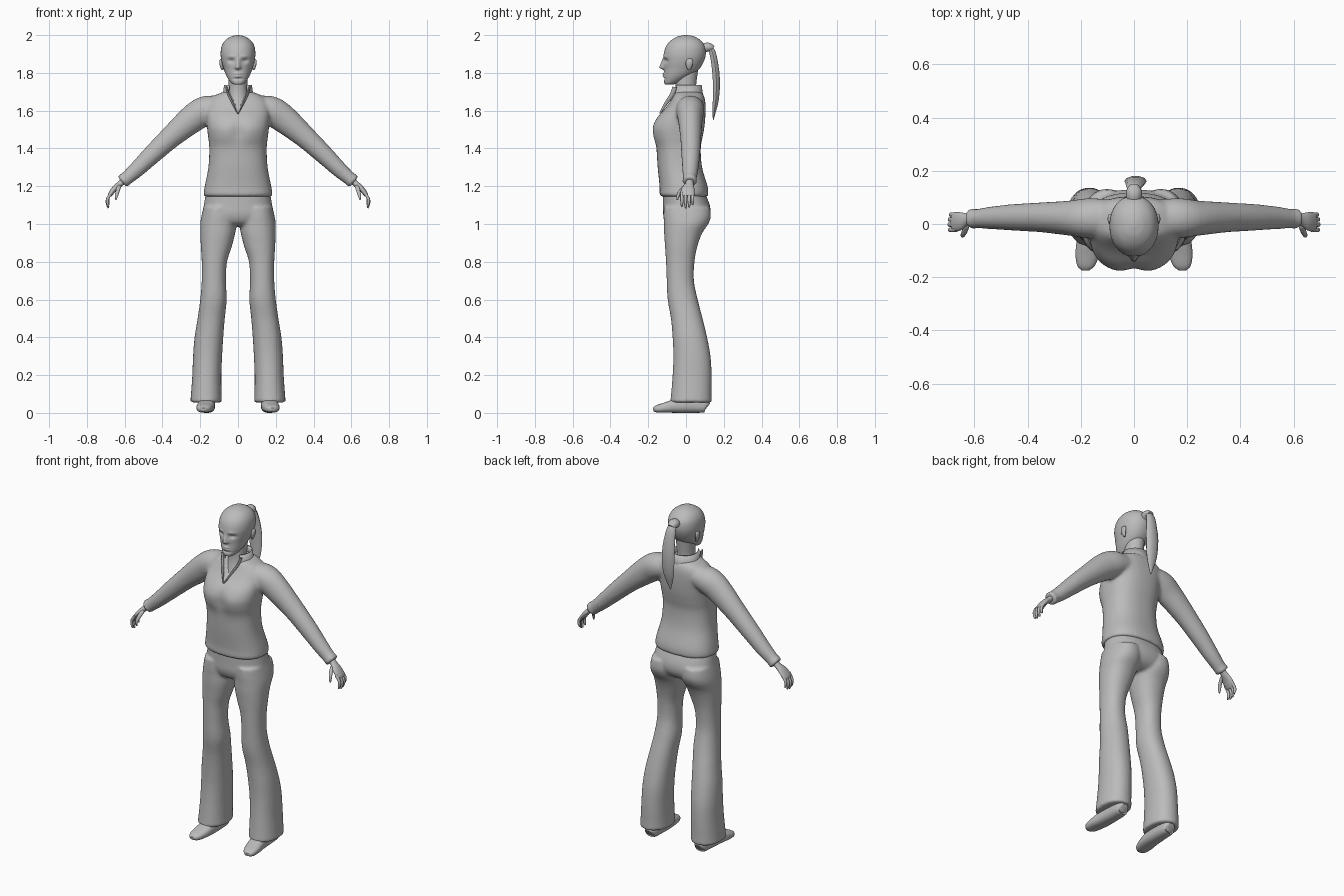
import bpy, bmesh, math
from mathutils import Vector

grey = bpy.data.materials.new("plain_grey")
grey.diffuse_color = (0.5, 0.5, 0.5, 1)
X, Y, Z = Vector((1, 0, 0)), Vector((0, 1, 0)), Vector((0, 0, 1))


def spline(rows, steps):
    """Smoothly subdivide a list of rows (Catmull-Rom)."""
    rows = [Vector(r) for r in rows]
    out = []
    for i in range(len(rows) - 1):
        b, c = rows[i], rows[i + 1]
        a, d = rows[max(i - 1, 0)], rows[min(i + 2, len(rows) - 1)]
        for k in range(steps):
            t = k / steps
            out.append(0.5 * (2 * b + (c - a) * t + (2 * a - 5 * b + 4 * c - d) * t * t
                              + (3 * b - a - 3 * c + d) * t ** 3))
    return out + [rows[-1]]


def finish(name, bm):
    bmesh.ops.recalc_face_normals(bm, faces=bm.faces)
    me = bpy.data.meshes.new(name)
    bm.to_mesh(me)
    bm.free()
    me.materials.append(grey)
    ob = bpy.data.objects.new(name, me)
    bpy.context.collection.objects.link(ob)
    return ob


def smooth(ob, angle=50):
    bpy.ops.object.select_all(action='DESELECT')
    ob.select_set(True)
    bpy.context.view_layer.objects.active = ob
    bpy.ops.object.shade_smooth_by_angle(angle=math.radians(angle))


def tube(name, rows, axis, fixed=None, segs=32, steps=4, power=2.0, caps=True):
    """Loft rings (x, y, z, radius along axis, other radius) along a path."""
    rows = spline(rows, steps)
    bm = bmesh.new()
    rings = []
    for i, r in enumerate(rows):
        tan = fixed or (rows[min(i + 1, len(rows) - 1)] - rows[max(i - 1, 0)]).to_3d()
        side = tan.cross(axis).normalized()
        ring = []
        for s in range(segs):
            a = 2 * math.pi * s / segs
            c, d = math.cos(a), math.sin(a)
            c = math.copysign(abs(c) ** (2 / power), c)
            d = math.copysign(abs(d) ** (2 / power), d)
            ring.append(bm.verts.new(r.to_3d() + axis * c * r[3] + side * d * r[4]))
        rings.append(ring)
    for p, q in zip(rings, rings[1:]):
        for s in range(segs):
            t = (s + 1) % segs
            bm.faces.new((p[s], p[t], q[t], q[s]))
    if caps:
        bm.faces.new(rings[0])
        bm.faces.new(rings[-1])
    ob = finish(name, bm)
    smooth(ob)
    return ob


def stack(name, rows, **kw):
    """Horizontal rings given as (z, centre x, half width, front y, back y)."""
    return tube(name, [(cx, (f + b) / 2, z, w, (b - f) / 2) for z, cx, w, f, b in rows],
                X, fixed=Z, **kw)


def blend(name, parts, voxel, passes):
    """Fuse overlapping parts into one soft surface."""
    bm = bmesh.new()
    for p in parts:
        bm.from_mesh(p.data)
        bpy.data.objects.remove(p)
    ob = finish(name, bm)
    m = ob.modifiers.new("fuse", 'REMESH')
    m.mode, m.voxel_size = 'VOXEL', voxel
    m = ob.modifiers.new("soften", 'SMOOTH')
    m.factor, m.iterations = 0.5, passes
    me = bpy.data.meshes.new_from_object(ob.evaluated_get(bpy.context.evaluated_depsgraph_get()))
    ob.modifiers.clear()
    ob.data = me
    me.materials.clear()
    me.materials.append(grey)
    smooth(ob, 60)
    return ob


def bump(d, w):
    return math.exp(-(d / w) ** 2)


# Sweater: torso and sleeves fused
torso = stack("torso", [
    (1.145, 0, .178, -.133, .115), (1.16, 0, .182, -.14, .118), (1.2, 0, .176, -.14, .114),
    (1.3, 0, .157, -.15, .085), (1.4, 0, .152, -.158, .078), (1.46, 0, .158, -.177, .088),
    (1.51, 0, .164, -.182, .097), (1.56, 0, .168, -.158, .102), (1.61, 0, .17, -.112, .104),
    (1.65, 0, .16, -.083, .102), (1.68, 0, .125, -.068, .094), (1.7, 0, .075, -.06, .08)],
    segs=48, power=2.4)
for v in torso.data.vertices:  # dip between the breasts
    if v.co.y < 0:
        v.co.y += .018 * bump(v.co.x, .035) * bump(v.co.z - 1.49, .06)
parts = [torso]
for s in (-1, 1):
    parts.append(tube("sleeve", [
        (s * .09, .022, 1.618, .07, .06), (s * .17, .022, 1.602, .075, .076),
        (s * .24, .022, 1.558, .066, .075), (s * .35, .025, 1.465, .056, .06),
        (s * .45, .025, 1.372, .05, .051), (s * .54, .023, 1.285, .042, .042),
        (s * .592, .02, 1.24, .036, .036), (s * .602, .02, 1.232, .039, .039),
        (s * .614, .02, 1.222, .037, .036)], Y))
sweater = blend("sweater", parts, .009, 5)
for v in sweater.data.vertices:  # open neckline
    if v.co.y < .0 and v.co.z > 1.59 and abs(v.co.x) < (v.co.z - 1.585) * .45:
        v.co.y += .028

# Standing collar, open at the front
bm = bmesh.new()
prev = None
for i in range(33):
    a = math.radians(-48 + 276 * i / 32)
    col = []
    for z, w, d in ((1.665, .098, .088), (1.695, .079, .078), (1.735, .074, .073)):
        fr = max(0, -math.sin(a))
        col.append(bm.verts.new((w * math.cos(a), .01 + d * math.sin(a) - fr * .012,
                                 z - fr * .01 * (z < 1.7))))
    if prev:
        for k in range(2):
            bm.faces.new((prev[k], col[k], col[k + 1], prev[k + 1]))
    prev = col
collar = finish("collar", bm)
collar.modifiers.new("thickness", 'SOLIDIFY').thickness = .007
smooth(collar)

# Lapel edges running down to the point of the neckline
for s in (-1, 1):
    tube("lapel", [(s * .062, -.06, 1.725, .005, .012), (s * .05, -.074, 1.685, .006, .012),
                   (s * .026, -.108, 1.635, .005, .009), (s * .002, -.138, 1.585, .002, .004)],
         X, segs=8)

# Trousers: hips and flared legs fused
parts = [stack("hips", [
    (1.165, 0, .17, -.122, .1), (1.1, 0, .181, -.122, .126), (1.05, 0, .188, -.121, .128),
    (1.01, 0, .165, -.105, .105), (.99, 0, .1, -.075, .07)], segs=48, power=2.3)]
for s in (-1, 1):
    parts.append(stack("leg", [
        (1.09, s * .1, .083, -.118, .127), (1.04, s * .102, .092, -.119, .132),
        (1.0, s * .104, .096, -.117, .118), (.95, s * .107, .092, -.116, .085),
        (.88, s * .115, .082, -.111, .06), (.8, s * .125, .067, -.106, .045),
        (.7, s * .128, .064, -.102, .042), (.6, s * .13, .07, -.097, .062),
        (.5, s * .142, .072, -.08, .088), (.4, s * .154, .076, -.071, .112),
        (.3, s * .161, .077, -.067, .13), (.2, s * .165, .077, -.071, .136),
        (.1, s * .168, .081, -.079, .136), (.055, s * .169, .084, -.084, .137)], power=2.2))
blend("trousers", parts, .009, 4)

for s in (-1, 1):
    # Shoe
    tube("shoe", [
        (s * .165, .112, .03, .02, .024), (s * .165, .1, .035, .036, .034),
        (s * .165, .04, .043, .043, .043), (s * .168, -.05, .037, .046, .037),
        (s * .175, -.11, .028, .045, .027), (s * .18, -.155, .021, .034, .019),
        (s * .182, -.174, .018, .014, .009)], X, power=2.5)
    # Hand with fingers and thumb
    tube("palm", [(s * .6, .02, 1.234, .02, .019), (s * .625, .017, 1.212, .022, .016),
                  (s * .652, .01, 1.188, .034, .015), (s * .676, .008, 1.158, .036, .012),
                  (s * .682, .008, 1.147, .03, .008)], Y, segs=20)
    for y, length in ((-.022, .92), (-.002, 1.0), (.017, .95), (.035, .78)):
        tube("finger", [(s * .668, y, 1.168, .009, .009),
                        (s * (.67 + .021 * length), y, 1.168 - .035 * length, .0085, .0085),
                        (s * (.67 + .022 * length), y, 1.168 - .062 * length, .008, .0075),
                        (s * (.67 + .016 * length), y, 1.168 - .084 * length, .004, .004)],
             Y, segs=10, steps=3)
    tube("thumb", [(s * .628, 0, 1.205, .013, .012), (s * .636, -.026, 1.178, .012, .011),
                   (s * .643, -.041, 1.152, .009, .009), (s * .646, -.046, 1.128, .004, .004)],
         Y, segs=10)
    # Ear
    tube("ear", [(s * .082, .018, 1.815, .005, .006), (s * .086, .016, 1.83, .008, .014),
                 (s * .09, .018, 1.85, .009, .02), (s * .09, .02, 1.868, .007, .016),
                 (s * .086, .02, 1.876, .003, .006)], X, fixed=Z, segs=16)

# Neck
stack("neck", [(1.62, 0, .06, -.075, .06), (1.68, 0, .053, -.058, .055),
               (1.73, 0, .049, -.055, .053), (1.82, 0, .052, -.06, .065)])

# Head with brow, eye sockets, nose, lips and chin
head = stack("head", [
    (1.738, 0, .02, -.108, -.07), (1.745, 0, .034, -.115, -.045), (1.765, 0, .05, -.117, -.005),
    (1.79, 0, .064, -.116, .035), (1.82, 0, .075, -.116, .07), (1.86, 0, .087, -.118, .094),
    (1.9, 0, .092, -.118, .105), (1.94, 0, .087, -.106, .101), (1.97, 0, .07, -.082, .08),
    (1.99, 0, .042, -.05, .05), (1.998, 0, .018, -.02, .022), (2.0, 0, .003, -.003, .004)],
    segs=96, steps=8, power=2.15)
for v in head.data.vertices:
    x, y, z = v.co
    if y < -.03:
        slope = max(0, min(1, (1.885 - z) / .055)) if z > 1.826 else max(0, 1 - (1.826 - z) / .012)
        v.co.y += (-.025 * slope * bump(x, .008 + .006 * slope)
                   + .012 * bump(abs(x) - .036, .017) * bump(z - 1.864, .011)
                   - .004 * bump(abs(x) - .034, .022) * bump(z - 1.886, .008)
                   - .008 * bump(x, .02) * (bump(z - 1.795, .006) + bump(z - 1.782, .006))
                   + .005 * bump(x, .03) * bump(z - 1.768, .006))

# Ponytail and its band
tube("hair_band", [(0, .085, 1.925, .026, .024), (0, .105, 1.935, .03, .026),
                   (0, .125, 1.935, .03, .024), (0, .138, 1.925, .022, .02)], X, segs=10, steps=2)
tube("ponytail", [(0, .118, 1.945, .018, .01), (0, .138, 1.915, .028, .017),
                  (.004, .152, 1.85, .036, .019), (.006, .161, 1.76, .042, .02),
                  (.006, .158, 1.66, .036, .017), (.004, .15, 1.6, .02, .01),
                  (.002, .144, 1.55, .002, .002)], X, segs=10, steps=2)
